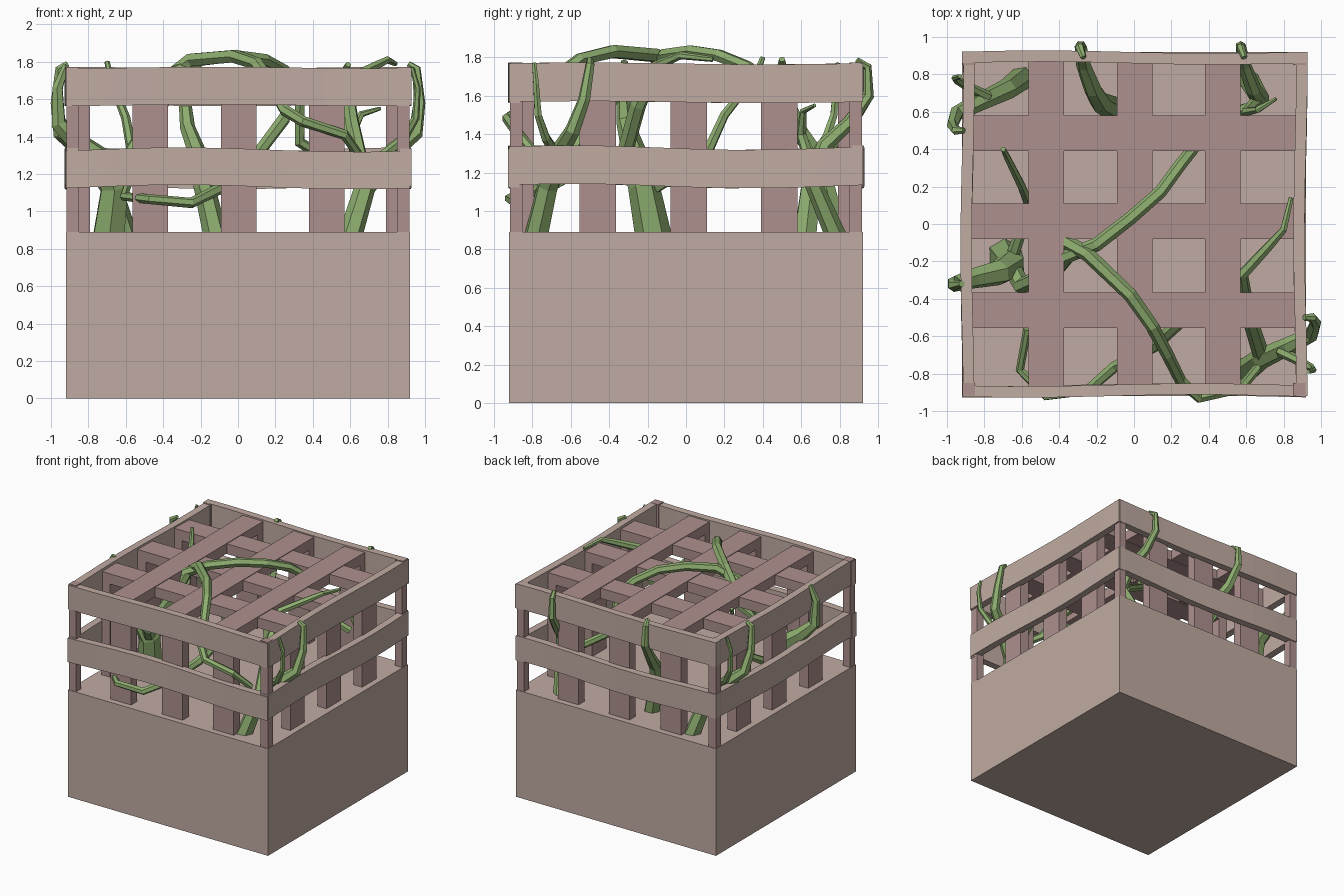
import bpy, bmesh, math
from mathutils import Vector


def material(name, rgb):
    m = bpy.data.materials.new(name)
    m.diffuse_color = (*rgb, 1)
    return m


TAN = material("tan_wood", (0.53, 0.41, 0.36))
ROSE = material("rose_wood", (0.42, 0.28, 0.27))
GREEN = material("vine_green", (0.27, 0.42, 0.16))


def finish(bm, name, mat):
    me = bpy.data.meshes.new(name)
    bmesh.ops.recalc_face_normals(bm, faces=bm.faces)
    bm.to_mesh(me)
    bm.free()
    me.materials.append(mat)
    ob = bpy.data.objects.new(name, me)
    bpy.context.collection.objects.link(ob)
    return ob


def box(name, lo, hi, mat):
    bm = bmesh.new()
    bmesh.ops.create_cube(bm, size=1)
    for v in bm.verts:
        v.co = Vector([lo[i] + (v.co[i] + 0.5) * (hi[i] - lo[i]) for i in range(3)])
    return finish(bm, name, mat)


def rail(name, side, z0, z1, amp, phase):
    # Gently warped plank on one of the four sides
    n, a = 8, side * math.pi / 2
    bm = bmesh.new()
    rings = []
    for i in range(n + 1):
        x = -0.92 + 1.84 * i / n
        w = math.sin(x * 3.4 + phase)
        dz, dy = amp * w, -0.008 * math.cos(x * 3.4 + phase)
        ring = []
        for y, z in ((-0.92, z0), (-0.86, z0), (-0.86, z1), (-0.92, z1)):
            yy = y + dy
            ring.append(bm.verts.new((x * math.cos(a) - yy * math.sin(a),
                                      x * math.sin(a) + yy * math.cos(a), z + dz)))
        rings.append(ring)
    for r, s in zip(rings, rings[1:]):
        for k in range(4):
            bm.faces.new((r[k], r[(k + 1) % 4], s[(k + 1) % 4], s[k]))
    bm.faces.new(rings[0])
    bm.faces.new(rings[-1])
    finish(bm, name, TAN)


def vine(name, pts, r0, r1):
    # Tapered six-sided stem along a path
    cu = bpy.data.curves.new(name, 'CURVE')
    cu.dimensions = '3D'
    cu.bevel_depth = 1
    cu.bevel_resolution = 1
    cu.use_fill_caps = True
    sp = cu.splines.new('POLY')
    sp.points.add(len(pts) - 1)
    sp.use_smooth = False
    for i, p in enumerate(pts):
        sp.points[i].co = (*p, 1)
        sp.points[i].radius = r0 + (r1 - r0) * i / (len(pts) - 1)
    cu.materials.append(GREEN)
    ob = bpy.data.objects.new(name, cu)
    bpy.context.collection.objects.link(ob)


# Solid planter base
box("base", (-0.92, -0.92, 0), (0.92, 0.92, 0.89), TAN)

# Corner posts
for sx in (-1, 1):
    for sy in (-1, 1):
        cx, cy = sx * 0.883, sy * 0.883
        box("corner_post", (cx - 0.033, cy - 0.033, 0.87), (cx + 0.033, cy + 0.033, 1.772), ROSE)

# Two warped rails per side
for s in range(4):
    rail("middle_rail", s, 1.13, 1.33, 0.012, 2.6 + s)
    rail("top_rail", s, 1.567, 1.768, 0.005, 2.0 + s * 1.3)

# Lattice beams on top, with a post under each end
for c in (-0.47, 0.005, 0.475):
    a, b = c - 0.095, c + 0.095
    box("beam_lengthwise", (a, -0.87, 1.67), (b, 0.87, 1.755), ROSE)
    box("beam_crosswise", (-0.87, a + 0.01, 1.665), (0.87, b + 0.01, 1.75), ROSE)
    for s in (-1, 1):
        lo, hi = sorted((s * 0.79, s * 0.87))
        box("post_front_back", (a, lo, 0.88), (b, hi, 1.7), ROSE)
        box("post_side", (lo, a + 0.01, 0.88), (hi, b + 0.01, 1.7), ROSE)

# Rooted vines that hook over the side rails (a matching pair, turned half round)
for s in (1, -1):
    def turn(pts):
        return [(s * x, s * y, z) for x, y, z in pts]
    vine("side_vine", turn([(0.60, -0.78, 0.87), (0.68, -0.72, 1.13), (0.83, -0.65, 1.32),
                            (0.95, -0.59, 1.42), (0.97, -0.53, 1.58), (0.955, -0.50, 1.76),
                            (0.91, -0.50, 1.79)]), 0.065, 0.016)
    vine("side_vine_branch", turn([(0.78, -0.68, 1.30), (0.88, -0.73, 1.38), (0.95, -0.77, 1.5),
                                   (0.96, -0.78, 1.66), (0.93, -0.79, 1.77)]), 0.03, 0.012)

# Thick left root and its hook
vine("left_vine", [(-0.69, -0.17, 0.87), (-0.66, -0.22, 1.13), (-0.72, -0.26, 1.27),
                   (-0.86, -0.29, 1.37), (-0.96, -0.32, 1.47), (-0.965, -0.33, 1.66),
                   (-0.92, -0.32, 1.78)], 0.095, 0.018)
vine("left_vine_stem", [(-0.67, -0.2, 1.1), (-0.6, -0.33, 1.26), (-0.42, -0.25, 1.55),
                        (-0.35, -0.17, 1.73)], 0.05, 0.04)
vine("left_vine_shoot", [(-0.66, -0.2, 1.1), (-0.56, 0.1, 1.28), (-0.6, 0.2, 1.5),
                         (-0.68, 0.36, 1.7), (-0.7, 0.4, 1.8)], 0.035, 0.014)

# Back vines hooked over the back rail
vine("back_vine", [(-0.12, 0.62, 0.87), (-0.18, 0.65, 1.13), (-0.22, 0.72, 1.32),
                   (-0.27, 0.85, 1.45), (-0.285, 0.95, 1.6), (-0.29, 0.945, 1.75),
                   (-0.27, 0.89, 1.785)], 0.065, 0.016)
vine("back_right_vine", [(0.61, 0.78, 0.87), (0.68, 0.66, 1.15), (0.64, 0.72, 1.34),
                         (0.59, 0.85, 1.46), (0.57, 0.95, 1.6), (0.57, 0.945, 1.75),
                         (0.59, 0.89, 1.785)], 0.055, 0.016)
vine("back_right_branch", [(0.66, 0.66, 1.2), (0.6, 0.6, 1.4), (0.66, 0.61, 1.52),
                           (0.76, 0.67, 1.55)], 0.035, 0.01)

# Vines arching over the lattice
vine("top_vine_back", [(-0.38, -0.18, 1.72), (-0.2, -0.11, 1.81), (-0.02, 0.03, 1.83),
                       (0.14, 0.17, 1.81), (0.25, 0.32, 1.75), (0.33, 0.42, 1.66),
                       (0.33, 0.5, 1.37), (0.6, 0.62, 1.2)], 0.038, 0.03)
vine("top_vine_front", [(-0.36, -0.1, 1.72), (-0.25, -0.16, 1.81), (-0.02, -0.38, 1.83),
                        (0.1, -0.55, 1.79), (0.18, -0.7, 1.68), (0.25, -0.84, 1.54),
                        (0.35, -0.93, 1.48), (0.57, -0.88, 1.41), (0.66, -0.77, 1.28)],
     0.042, 0.025)
vine("right_top_vine", [(0.68, -0.7, 1.15), (0.61, -0.48, 1.48), (0.58, -0.27, 1.70),
                        (0.72, -0.12, 1.77), (0.8, -0.03, 1.81), (0.84, 0.14, 1.79)],
     0.045, 0.014)

# Low vine weaving through the front posts
vine("front_low_vine", [(-0.57, -0.56, 1.2), (-0.61, -0.78, 1.08), (-0.47, -0.92, 1.065),
                        (-0.25, -0.89, 1.045), (-0.1, -0.76, 1.12), (0.1, -0.66, 1.3),
                        (0.25, -0.52, 1.5)], 0.022, 0.035)
